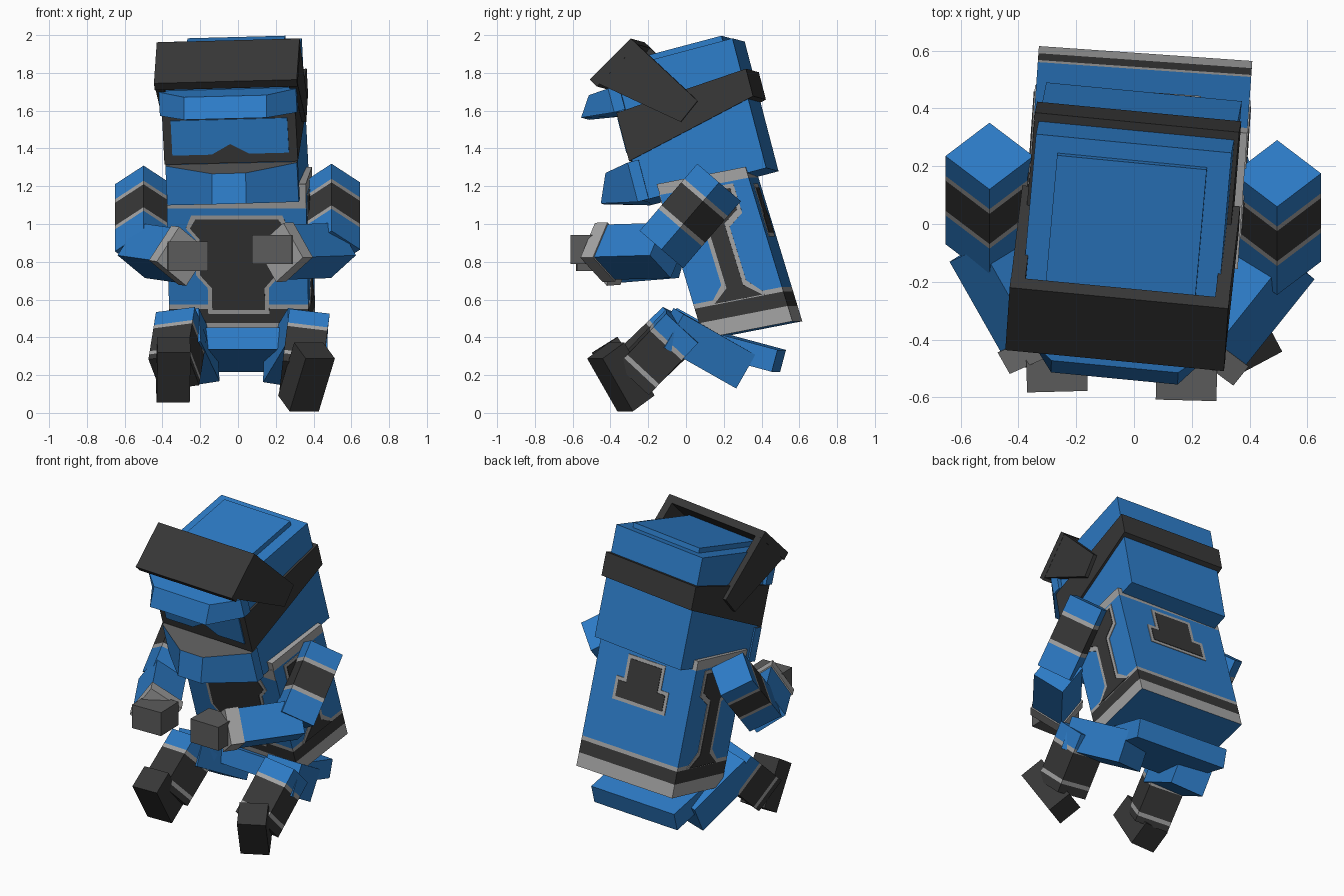
import bpy, bmesh, math
from mathutils import Matrix, Vector

if "Cube" in bpy.data.objects:
    bpy.data.objects.remove(bpy.data.objects["Cube"])

R = math.radians
COLS = {"blue": (0.026, 0.2, 0.57), "dark": (0.038, 0.038, 0.038),
        "light_gray": (0.37, 0.37, 0.37), "mid_gray": (0.105, 0.105, 0.105)}
MATS = {}
for n, c in COLS.items():
    MATS[n] = bpy.data.materials.new(n)
    MATS[n].diffuse_color = (*c, 1)
IDX = {n: i for i, n in enumerate(COLS)}


def rings_obj(name, rings, mats, M=Matrix(), caps=None):
    """Loft through rings; mats colours each segment, caps the two ends."""
    bm = bmesh.new()
    vs = [[bm.verts.new(M @ Vector(p)) for p in r] for r in rings]
    n = len(rings[0])
    caps = caps or (mats[0], mats[-1])
    for k, m in enumerate(mats):
        for i in range(n):
            j = (i + 1) % n
            f = bm.faces.new((vs[k][i], vs[k][j], vs[k + 1][j], vs[k + 1][i]))
            f.material_index = IDX[m]
    for ring, m in zip((vs[0], vs[-1]), caps):
        bm.faces.new(ring).material_index = IDX[m]
    bmesh.ops.recalc_face_normals(bm, faces=bm.faces)
    me = bpy.data.meshes.new(name)
    bm.to_mesh(me)
    bm.free()
    for m in MATS.values():
        me.materials.append(m)
    ob = bpy.data.objects.new(name, me)
    bpy.context.collection.objects.link(ob)
    return ob


def column(name, w, d, levels, mats, M, caps=None):
    w, d = w / 2, d / 2
    rings = [[(-w, -d, z), (w, -d, z), (w, d, z), (-w, d, z)] for z in levels]
    return rings_obj(name, rings, mats, M, caps)


def limb(name, p, q, w, d, roll=0, levels=(), mats=("blue",)):
    """Square bar from p to q, with colour bands split at the given distances."""
    p, v = Vector(p), Vector(q) - Vector(p)
    M = Matrix.Translation(p) @ v.to_track_quat('Z', 'Y').to_matrix().to_4x4() @ Matrix.Rotation(R(roll), 4, 'Z')
    return column(name, w, d, [0, *levels, v.length], mats, M)


def prism(name, pts, axis, a, b, mat, M):
    put = (lambda p, t: (t, p[0], p[1])) if axis == 'x' else (lambda p, t: (p[0], t, p[1]))
    return rings_obj(name, [[put(p, t) for p in pts] for t in (a, b)], [mat], M)


def sym(half):
    """Close a half outline by mirroring it over the centre line."""
    return half + [(-x, v) for x, v in reversed(half)]


def badge(name, outline, axis, at, M):
    """Dark plate with a gray border on a face; outline(g) is grown by g."""
    s = 1 if at > 0 else -1
    prism(name + "_border", sym(outline(0.022)), axis, at - s * 0.002, at + s * 0.004, "light_gray", M)
    prism(name + "_panel", sym(outline(0)), axis, at, at + s * 0.007, "dark", M)


# ---- torso: leaning forward, slightly turned and sheared
yaw = Matrix.Rotation(R(-4), 4, 'Z')
lean = Matrix(((1, 0, 0, 0), (0, math.cos(R(11)), -math.sin(R(17)), 0),
               (0, math.sin(R(11)), math.cos(R(17)), 0), (0, 0, 0, 1)))
T = Matrix.Translation((0.015, 0.23, 0.848)) @ yaw @ lean @ Matrix.Translation((0, 0, -0.4275))
column("torso", 0.74, 0.48, [0, 0.085, 0.165, 0.19, 0.795, 0.855],
       ["light_gray", "dark", "light_gray", "blue", "light_gray"], T, ("blue", "light_gray"))


def side_shape(g):
    return [(0.13 + g, 0.17), (0.045 + g, 0.24 + g), (0.045 + g, 0.58 - g), (0.13 + g, 0.64 - g), (0.13 + g, 0.76 + g)]


def chest_shape(g):
    return [(0.14 + g, 0.16 - g), (0.14 + g, 0.28), (0.2 + g, 0.35), (0.2 + g, 0.55), (0.25 + g, 0.61), (0.22 + g, 0.66 + g)]


def back_shape(g):
    return [(0.18 + g, 0.49 - g), (0.18 + g, 0.59 + g), (0.12 + g, 0.59 + g), (0.12 + g, 0.74 + g)]


for side, s in (("right", 1), ("left", -1)):
    badge(side + "_flank_stripe", side_shape, 'x', s * 0.37, T)
badge("chest", chest_shape, 'y', -0.24, T)
badge("back", back_shape, 'y', 0.24, T)
prism("chest_yoke", sym([(0.37, 0.72), (0.37, 0.8)]), 'y', -0.238, -0.244, "light_gray", T)

# ---- pelvis
P = Matrix.Translation((0.02, 0.27, 0.335)) @ yaw @ Matrix.Rotation(R(-15), 4, 'X')
column("pelvis", 0.64, 0.46, [-0.06, 0.06], ["blue"], P)

# ---- head: origin at the middle of its underside
H = (Matrix.Translation((0.005, 0.125, 1.2)) @ Matrix.Rotation(R(-5.5), 4, 'Z')
     @ Matrix.Rotation(R(-1.5), 4, 'Y') @ Matrix.Rotation(R(14.8), 4, 'X'))
column("head", 0.68, 0.68, [0, 0.71], ["blue"], H @ Matrix.Translation((0, 0.005, 0)))
rings_obj("crown_plate", [[(-0.26, -0.33, z), (0.26, -0.33, z), (0.26, 0.285, z), (-0.26, 0.285, z)]
                          for z in (0.70, 0.742)], ["blue"], H)
# goggle mask tapering into the rear strap
prism("mask_strap", [(-0.35, 0.22), (-0.35, 0.485), (0.375, 0.535), (0.375, 0.385)], 'x', -0.355, 0.355, "dark", H)
prism("mask_lens", sym([(0, 0.325), (0.1, 0.27), (0.31, 0.27), (0.31, 0.46)])[1:], 'y', -0.349, -0.357, "blue", H)


def wedge(name, half_back, half_front, ub, ft, fb, vb, vt, top):
    """Jutting block, narrow in front: ft/fb front at top/bottom, vb/vt (back, front) heights."""
    def ring(f, v):
        return [(-half_back, -0.3, v[0]), (-half_back, ub, v[0]), (-half_front, f, v[1]),
                (half_front, f, v[1]), (half_back, ub, v[0]), (half_back, -0.3, v[0])]
    rings_obj(name, [ring(fb, vb), ring(ft, vt)], ["blue"], H, ("blue", top))


wedge("chin_guard", 0.35, 0.09, -0.36, -0.51, -0.575, (0.0, 0.055), (0.215, 0.205), "mid_gray")
wedge("brow", 0.365, 0.22, -0.36, -0.48, -0.55, (0.49, 0.515), (0.62, 0.62), "blue")

# flipped-up visor: front plate and two side plates
A, B, C, D = (-0.175, 0.845), (-0.44, 0.69), (-0.03, 0.35), (0.085, 0.435)
prism("visor_front", [A, B, (-0.413, 0.645), (-0.148, 0.805)], 'x', -0.38, 0.38, "dark", H)
for side, s in (("right", 1), ("left", -1)):
    prism(side + "_visor_side", [A, B, C, D], 'x', s * 0.33, s * 0.379, "dark", H)

# ---- arms: shoulder, elbow, forearm start, wrist, fingertips
ARMS = {"right": ((0.495, 0.175, 1.22), (0.495, -0.13, 0.865), (0.51, -0.1, 0.86), (0.23, -0.45, 0.85), (0.18, -0.61, 0.865)),
        "left": ((-0.50, 0.235, 1.21), (-0.50, -0.07, 0.855), (-0.51, -0.06, 0.86), (-0.30, -0.43, 0.83), (-0.265, -0.58, 0.83))}
for side, (sh, el, fe, wr, ha) in ARMS.items():
    s = 1 if side == "right" else -1
    limb(side + "_upper_arm", sh, el, 0.215, 0.215, 45, (0.105, 0.13, 0.29, 0.315),
         ("blue", "light_gray", "dark", "light_gray", "blue"))
    limb(side + "_forearm", fe, wr, 0.21, 0.21, s * 35)
    w, f = Vector(wr), Vector(fe)
    axis = (w - f).normalized()
    limb(side + "_cuff", w - axis * 0.07, w + axis * 0.015, 0.225, 0.225, s * 35, (), ("light_gray",))
    limb(side + "_hand", (ha[0] + s * 0.005, ha[1] + 0.19, ha[2]), ha, 0.21, 0.155, 0, (), ("mid_gray",))

# ---- legs: hip, knee, shin top, ankle, heel, toe
LEGS = {"right": ((0.24, 0.29, 0.235), (0.37, -0.09, 0.45), (0.37, -0.02, 0.46), (0.335, -0.28, 0.185),
                  (0.32, -0.265, 0.05), (0.405, -0.425, 0.33)),
        "left": ((-0.21, 0.30, 0.24), (-0.31, -0.08, 0.45), (-0.30, -0.02, 0.465), (-0.34, -0.28, 0.215),
                 (-0.345, -0.265, 0.095), (-0.34, -0.43, 0.36))}
for side, (hip, knee, top, ank, heel, toe) in LEGS.items():
    s = 1 if side == "right" else -1
    limb(side + "_thigh", hip, knee, 0.22, 0.205, -s * 10)
    limb(side + "_shin", top, ank, 0.215, 0.23, -s * 10, (0.1, 0.125, 0.3, 0.325),
         ("blue", "light_gray", "dark", "light_gray", "dark"))
    limb(side + "_boot", heel, toe, 0.175, 0.155, 0, (), ("dark",))

for m in bpy.data.materials:
    if m.users and not m.is_grease_pencil:
        m.use_nodes = True
        m.node_tree.nodes["Principled BSDF"].inputs["Base Color"].default_value = m.diffuse_color
